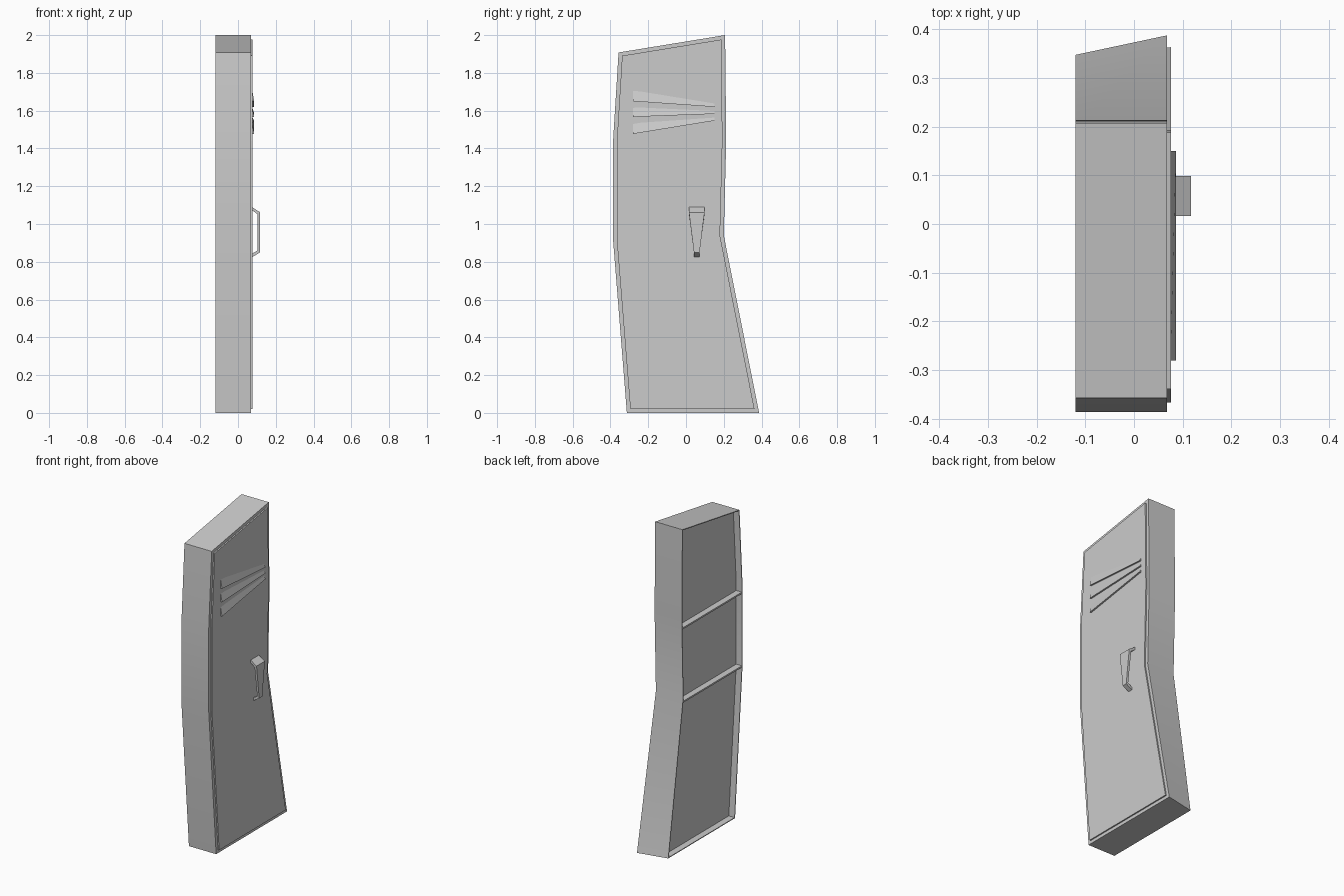
import bpy, bmesh
from mathutils import Vector

if "Cube" in bpy.data.objects:
    bpy.data.objects.remove(bpy.data.objects["Cube"])

X_BACK, X_FRONT = -0.12, 0.068

# Bent locker outline as (y, z), counter-clockwise
OUTLINE = [(-0.313, 0), (0.387, 0), (0.2, 0.94), (0.213, 1.44),
           (0.207, 2.0), (-0.357, 1.908), (-0.386, 1.44), (-0.386, 0.915)]


def offset(points, d):
    """Move every edge of the outline inwards by d."""
    pts = [Vector(p) for p in points]
    result = []
    for i, p in enumerate(pts):
        a = (p - pts[i - 1]).normalized()
        b = (pts[(i + 1) % len(pts)] - p).normalized()
        n1, n2 = Vector((-a.y, a.x)), Vector((-b.y, b.x))
        result.append(p + (n1 + n2) * d / (1 + n1.dot(n2)))
    return result


def ring(x, inset=0.0):
    """Outline at depth x; the lower rear corner is skewed towards the back."""
    pts = list(OUTLINE)
    t = (X_FRONT - x) / (X_FRONT - X_BACK)
    pts[1] = (0.387 - 0.04 * max(t, 0), 0)
    return [(x, p[0], p[1]) for p in offset(pts, inset)]


def loft(name, rings, smooth=False):
    """Skin closed rings together and cap both ends."""
    bm = bmesh.new()
    loops = [[bm.verts.new(p) for p in r] for r in rings]
    n = len(loops[0])
    for a, b in zip(loops, loops[1:]):
        for i in range(n):
            j = (i + 1) % n
            bm.faces.new((a[i], a[j], b[j], b[i]))
    bm.faces.new(loops[0])
    bm.faces.new(loops[-1])
    bmesh.ops.recalc_face_normals(bm, faces=bm.faces)
    mesh = bpy.data.meshes.new(name)
    bm.to_mesh(mesh)
    bm.free()
    obj = bpy.data.objects.new(name, mesh)
    bpy.context.collection.objects.link(obj)
    if smooth:
        bpy.ops.object.select_all(action='DESELECT')
        obj.select_set(True)
        bpy.context.view_layer.objects.active = obj
        bpy.ops.object.shade_smooth_by_angle(angle=0.35)
    return obj


# Body with a shallow recess in the back
loft("locker_body", [ring(X_FRONT), ring(X_BACK), ring(X_BACK, 0.005),
                     ring(-0.08, 0.005)], smooth=True)

# Thin door panel
loft("door", [ring(X_FRONT - 0.002, 0.02), ring(0.076, 0.02)])

# Shelf strips across the back recess
for name, z, y0, y1 in (("upper_shelf", 1.38, -0.383, 0.208),
                        ("lower_shelf", 0.92, -0.383, 0.198)):
    loft(name, [[(x, y0, z - 0.005), (x, y1, z - 0.005),
                 (x, y1, z + 0.005), (x, y0, z + 0.005)]
                for x in (-0.119, -0.079)])

# Fanned wedge louvres: (top, bottom) heights at the wide and narrow ends
LOUVRES = [((1.71, 1.65), (1.64, 1.62)),
           ((1.62, 1.567), (1.60, 1.583)),
           ((1.535, 1.477), (1.565, 1.547))]
for i, ends in enumerate(LOUVRES):
    loft(f"louvre_{i + 1}", [[(0.075, y, top), (0.086, y, bottom), (0.075, y, bottom)]
                             for y, (top, bottom) in zip((-0.28, 0.15), ends)])

# Tapered handle: outer (x, z), inner (x, z), half width
HANDLE = [((0.074, 1.09), (0.074, 1.073), 0.041),
          ((0.117, 1.062), (0.103, 1.052), 0.041),
          ((0.117, 0.85), (0.103, 0.86), 0.015),
          ((0.074, 0.824), (0.074, 0.842), 0.015)]
loft("handle", [[(o[0], 0.057 - w, o[1]), (o[0], 0.057 + w, o[1]),
                 (i[0], 0.057 + w, i[1]), (i[0], 0.057 - w, i[1])]
                for o, i, w in HANDLE])
